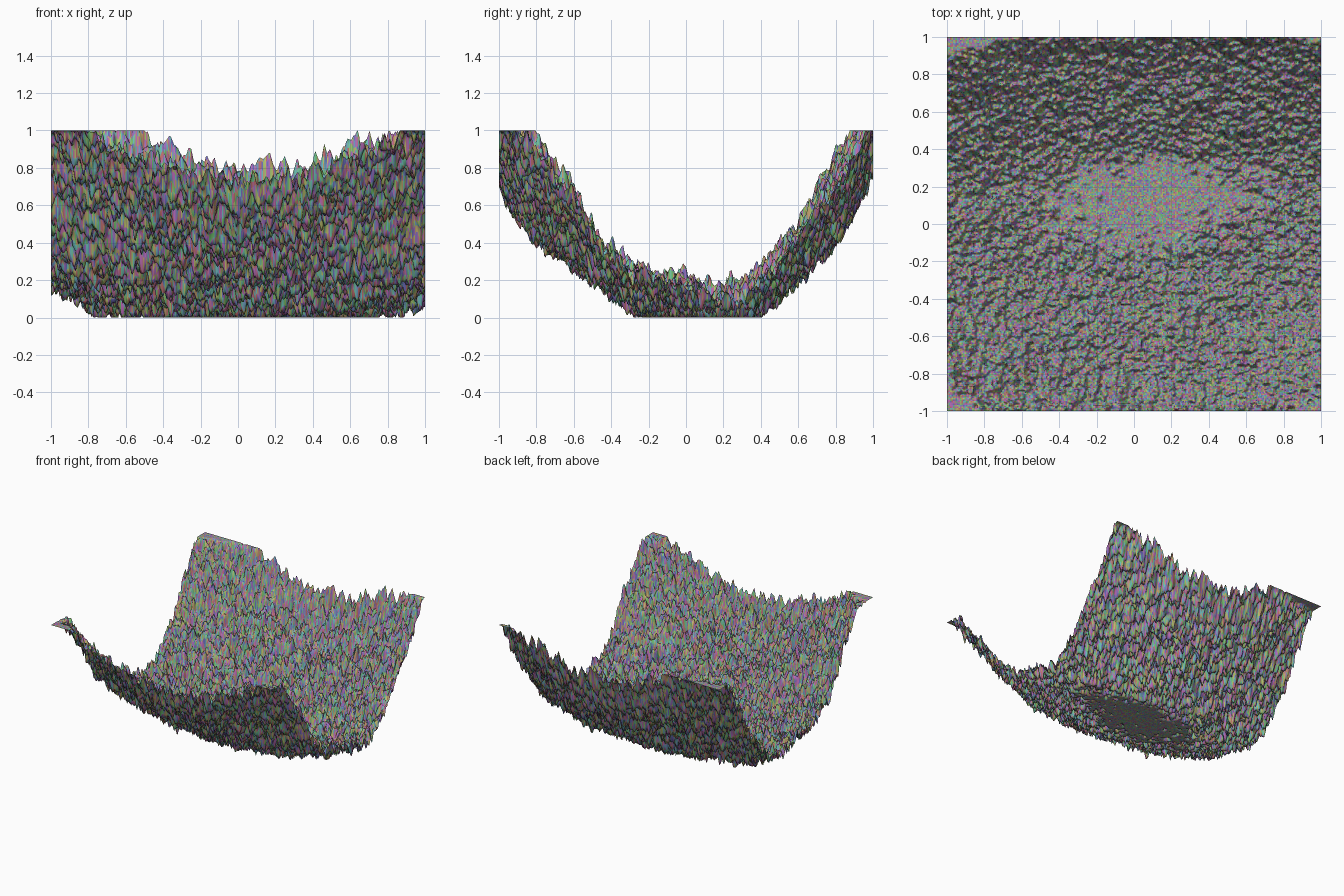
import bpy, bmesh, random, colorsys
from mathutils import noise, Vector

if "Cube" in bpy.data.objects:
    bpy.data.objects.remove(bpy.data.objects["Cube"])

random.seed(4)
N = 256

# Valley cross-sections: (y, height at centre x=0.08, height at the sides x=+-1)
PROFILE = [(-1, .73, 1.08), (-.9, .55, 1.0), (-.8, .43, .92), (-.6, .29, .65),
           (-.45, .18, .37), (-.27, .05, .24), (-.1, -.02, .2), (0, -.05, .19),
           (.2, -.07, .12), (.3, -.04, .16), (.4, .03, .23), (.6, .23, .46),
           (.8, .42, .8), (.9, .57, .95), (1, .82, 1.13)]


def section(y):
    for (y0, a0, b0), (y1, a1, b1) in zip(PROFILE, PROFILE[1:]):
        if y <= y1:
            t = (y - y0) / (y1 - y0)
            return a0 + (a1 - a0) * t, b0 + (b1 - b0) * t
    return PROFILE[-1][1:]


def roughness(x, y):
    h = 0
    for freq, amp in ((4, .03), (11, .04), (26, .07), (55, .07)):
        h += amp * noise.noise(Vector((x * freq + 7.3, y * freq + 2.1, freq * .37)))
    return h


# Terrain sheet, slightly twisted, clamped flat at the bottom and top
bm = bmesh.new()
bmesh.ops.create_grid(bm, x_segments=N, y_segments=N, size=1)
for v in bm.verts:
    x, y, _ = v.co
    mid, side = section(y)
    z = mid + (side - mid) * abs(x - .08) ** 1.7 - .04 * x * y + roughness(x, y)
    v.co.z = min(1, max(0, z))
for f in bm.faces:
    f.material_index = random.randrange(12)
    f.smooth = True
mesh = bpy.data.meshes.new("valley_terrain")
bm.to_mesh(mesh)
bm.free()

# Speckled colours spread evenly around the hue circle
for i in range(12):
    mat = bpy.data.materials.new(f"speckle_{i}")
    mat.diffuse_color = (*colorsys.hsv_to_rgb(i / 12, .7, .5), 1)
    mat.use_nodes = True
    mat.node_tree.nodes["Principled BSDF"].inputs["Base Color"].default_value = mat.diffuse_color
    mesh.materials.append(mat)

terrain = bpy.data.objects.new("valley_terrain", mesh)
bpy.context.collection.objects.link(terrain)
